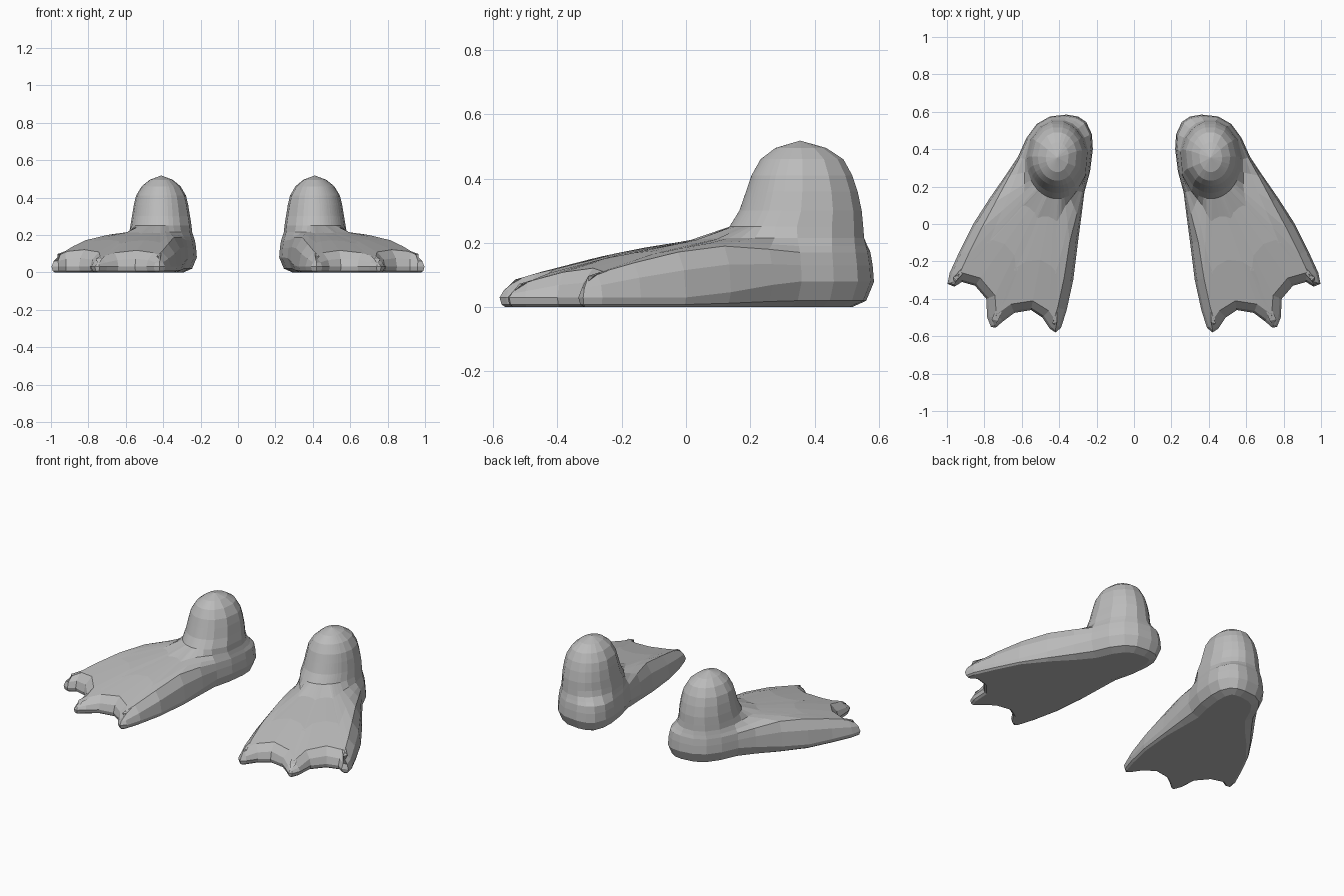
import bpy
import bmesh
from math import cos, sin, atan2
from mathutils import Vector

cube = bpy.data.objects.get("Cube")
if cube:
    bpy.data.objects.remove(cube, do_unlink=True)

grey = bpy.data.materials.new("plain_grey")
grey.use_nodes = True
grey.diffuse_color = (0.5, 0.5, 0.5, 1)
grey.node_tree.nodes["Principled BSDF"].inputs["Base Color"].default_value = (0.5, 0.5, 0.5, 1)

# Footprint of the left foot, clockwise from the back of the heel
OUTLINE = [Vector(p) for p in (
    (.36, .585), (.45, .575), (.52, .535), (.575, .46), (.62, .36), (.68, .27), (.77, .14),
    (.86, 0), (.93, -.14), (.985, -.26), (.997, -.32), (.96, -.335), (.92, -.31), (.85, -.33),
    (.79, -.4), (.785, -.5), (.765, -.55), (.74, -.555), (.7, -.52), (.64, -.475), (.55, -.46),
    (.49, -.5), (.45, -.56), (.42, -.58), (.39, -.555), (.36, -.46), (.325, -.3), (.3, -.1),
    (.28, .05), (.265, .17), (.235, .28), (.22, .4), (.225, .48), (.255, .545), (.3, .575))]
ANKLE = Vector((.41, .36))

# Leg sections: height, centre y, half width in x, half depth in y
LEG = [(.25, .345, .165, .21), (.3, .358, .157, .192), (.36, .362, .147, .175),
       (.41, .362, .135, .158), (.46, .362, .105, .13), (.495, .358, .062, .08)]


def mix(a, b, t):
    return a + (b - a) * t


def top_height(d):
    """Height of the upper surface at distance d from the ankle."""
    x = max(d - .3, 0)
    return .215 - .13 * x - .15 * x * x


def inward(i):
    a, b = OUTLINE[i - 1], OUTLINE[(i + 1) % len(OUTLINE)]
    t = (b - a).normalized()
    return Vector((t.y, -t.x))


def foot_column(i):
    """One strip of points from the sole up to the top of the leg."""
    p, n = OUTLINE[i], inward(i)
    reach = min(max(((p - ANKLE).length - .22) / .3, 0), 1)
    pts = []

    # Rounded underside and rim
    for heel_in, toe_in, heel_z, toe_z in ((.07, .018, 0, 0), (.025, .006, .02, .008), (0, 0, .08, .03)):
        q = p + n * mix(heel_in, toe_in, reach)
        pts.append((q.x, q.y, mix(heel_z, toe_z, reach)))

    # Rolled upper edge
    for heel_in, toe_in, heel_z, part in ((.004, .012, .13, .68), (.01, .05, .17, 1)):
        q = p + n * mix(heel_in, toe_in, reach)
        pts.append((q.x, q.y, mix(heel_z, top_height((q - ANKLE).length) * part, reach)))

    # Web running back to the ankle
    angle = atan2(p.y - ANKLE.y, p.x - ANKLE.x)
    z0, cy, rx, ry = LEG[0]
    neck = Vector((ANKLE.x + rx * cos(angle), cy + ry * sin(angle)))
    for t, heel_z in ((.4, .19), (.82, .215)):
        w = q.lerp(neck, t)
        pts.append((w.x, w.y, mix(heel_z, top_height((w - ANKLE).length), reach)))

    # Leg and rounded top
    for z, cy, rx, ry in LEG:
        pts.append((ANKLE.x + rx * cos(angle), cy + ry * sin(angle), z))
    return pts


def make_foot(name, side):
    bm = bmesh.new()
    cols = [[bm.verts.new((side * x, y, z)) for x, y, z in foot_column(i)]
            for i in range(len(OUTLINE))]
    tip = bm.verts.new((side * ANKLE.x, .355, .518))
    for i, a in enumerate(cols):
        b = cols[(i + 1) % len(cols)]
        for k in range(len(a) - 1):
            bm.faces.new((a[k], b[k], b[k + 1], a[k + 1]))
        bm.faces.new((a[-1], b[-1], tip))
    sole = bm.faces.new([c[0] for c in cols])
    bmesh.ops.triangulate(bm, faces=[sole])
    bmesh.ops.recalc_face_normals(bm, faces=bm.faces)
    mesh = bpy.data.meshes.new(name)
    bm.to_mesh(mesh)
    bm.free()
    mesh.materials.append(grey)
    bpy.context.collection.objects.link(bpy.data.objects.new(name, mesh))


make_foot("left_webbed_foot", 1)
make_foot("right_webbed_foot", -1)
